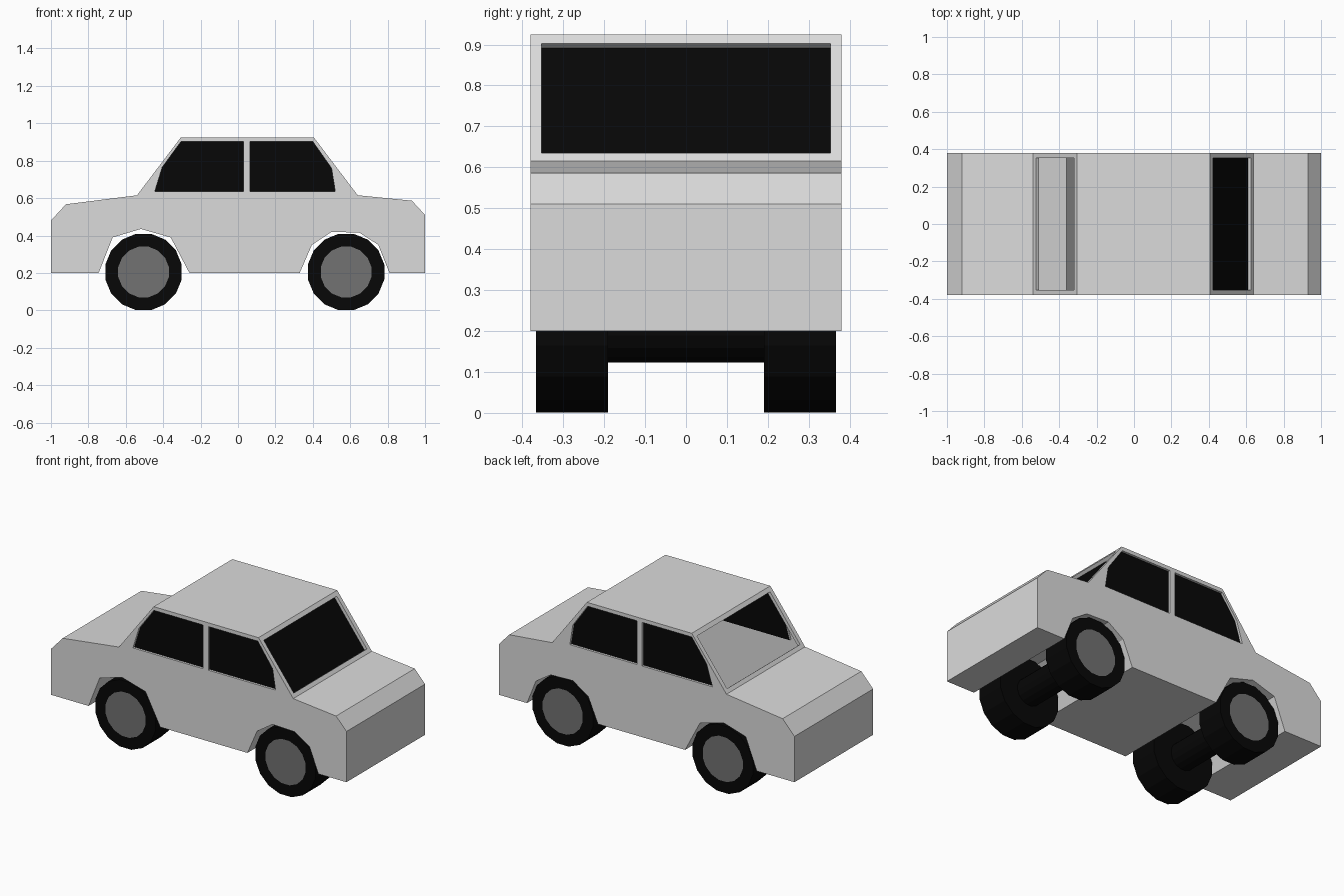
import bpy, bmesh, math
from mathutils import Matrix, Vector

if "Cube" in bpy.data.objects:
    bpy.data.objects.remove(bpy.data.objects["Cube"])


def material(name, v):
    m = bpy.data.materials.new(name)
    m.diffuse_color = (v, v, v, 1)
    m.use_nodes = True
    m.node_tree.nodes["Principled BSDF"].inputs["Base Color"].default_value = m.diffuse_color
    return m


PAINT = material("light grey paint", 0.71)
BLACK = material("black", 0.002)
HUB = material("dark grey hub", 0.168)


def finish(bm, name, mats):
    bmesh.ops.recalc_face_normals(bm, faces=bm.faces)
    me = bpy.data.meshes.new(name)
    bm.to_mesh(me)
    bm.free()
    for m in mats:
        me.materials.append(m)
    ob = bpy.data.objects.new(name, me)
    bpy.context.collection.objects.link(ob)
    return ob


def prism(name, pts, y0, y1, mats):
    """Extrude an x-z outline from y0 to y1."""
    bm = bmesh.new()
    face = bm.faces.new([bm.verts.new((x, y0, z)) for x, z in pts])
    ext = bmesh.ops.extrude_face_region(bm, geom=[face])["geom"]
    moved = [g for g in ext if isinstance(g, bmesh.types.BMVert)]
    bmesh.ops.translate(bm, verts=moved, vec=(0, y1 - y0, 0))
    return finish(bm, name, mats)


# Body shell outline with wheel arches
outline = [(-1, .2), (-1, .48), (-.92, .567), (-.54, .615), (-.305, .925),
           (.405, .925), (.64, .615), (.93, .586), (1, .51), (1, .2),
           (.81, .2), (.75, .35), (.65, .415), (.5, .42), (.395, .35), (.33, .2),
           (-.26, .2), (-.36, .39), (-.52, .435), (-.67, .39), (-.745, .2)]
body = prism("car_body", outline, -.38, .38, [PAINT, BLACK])

# Window recess cutters
side_windows = [
    [(-.445, .635), (.03, .635), (.03, .902), (-.305, .902), (-.405, .765)],
    [(.065, .635), (.52, .635), (.50, .76), (.40, .902), (.065, .902)],
]
SIDE_Y = .366
DEPTH = .02
cutters = []
for pts in side_windows:
    for s in (-1, 1):
        cutters.append(prism("side_window_cutter", pts, s * SIDE_Y, s * .5, [PAINT]))

panes = []
for top, low in ((Vector((.405, .925)), Vector((.64, .615))),
                 (Vector((-.305, .925)), Vector((-.54, .615)))):
    d = low - top
    a = top + d * ((.925 - .903) / .31)
    b = top + d * ((.925 - .635) / .31)
    n = Vector((abs(d.y) * (1 if top.x > 0 else -1), abs(d.x))).normalized()
    quad = [a - n * DEPTH, b - n * DEPTH, b + n * .05, a + n * .05]
    cutters.append(prism("end_window_cutter", quad, -.353, .353, [PAINT]))
    panes.append((n, (a - n * DEPTH).dot(n)))

for c in cutters:
    c.hide_render = True
    mod = body.modifiers.new("cut", 'BOOLEAN')
    mod.operation = 'DIFFERENCE'
    mod.solver = 'EXACT'
    mod.object = c
dg = bpy.context.evaluated_depsgraph_get()
cut_mesh = bpy.data.meshes.new_from_object(body.evaluated_get(dg))
body.modifiers.clear()
body.data = cut_mesh
for c in cutters:
    bpy.data.objects.remove(c)
cut_mesh.materials.clear()
cut_mesh.materials.append(PAINT)
cut_mesh.materials.append(BLACK)

# Glass faces black; rear window is an open hole into the hollow shell
bm = bmesh.new()
bm.from_mesh(cut_mesh)
bm.normal_update()
hole = []
for f in bm.faces:
    f.material_index = 0
    f.smooth = False
    c = f.calc_center_median()
    if abs(abs(c.y) - SIDE_Y) < .001 and abs(f.normal.y) > .99:
        f.material_index = 1
    for i, (n, dist) in enumerate(panes):
        same = f.normal.x * n.x + f.normal.z * n.y > .99
        if same and abs(c.x * n.x + c.z * n.y - dist) < .002:
            if i == 0:
                f.material_index = 1
            else:
                hole.append(f)
bmesh.ops.delete(bm, geom=hole, context='FACES')
bm.to_mesh(cut_mesh)
bm.free()


def cylinder(name, r, depth, loc, sides, mats, hub_side=0):
    bm = bmesh.new()
    mat = (Matrix.Translation(loc) @ Matrix.Rotation(math.pi / 2, 4, 'X')
           @ Matrix.Rotation(math.pi / sides, 4, 'Z'))
    bmesh.ops.create_cone(bm, cap_ends=True, segments=sides, radius1=r,
                          radius2=r, depth=depth, matrix=mat)
    bm.normal_update()
    if hub_side:
        cap = [f for f in bm.faces if f.normal.y * hub_side > .9]
        bmesh.ops.inset_region(bm, faces=cap, thickness=.07)
        cap[0].material_index = 1
    return finish(bm, name, mats)


# Wheels with hub discs, and axles
for end, x in (("rear", -.505), ("front", .578)):
    for side, s in (("right", -1), ("left", 1)):
        cylinder(f"{end}_{side}_wheel", .208, .175, (x, s * .2785, .205), 16,
                 [BLACK, HUB], s)
    cylinder(f"{end}_axle", .083, .39, (x, 0, .205), 16, [BLACK])
